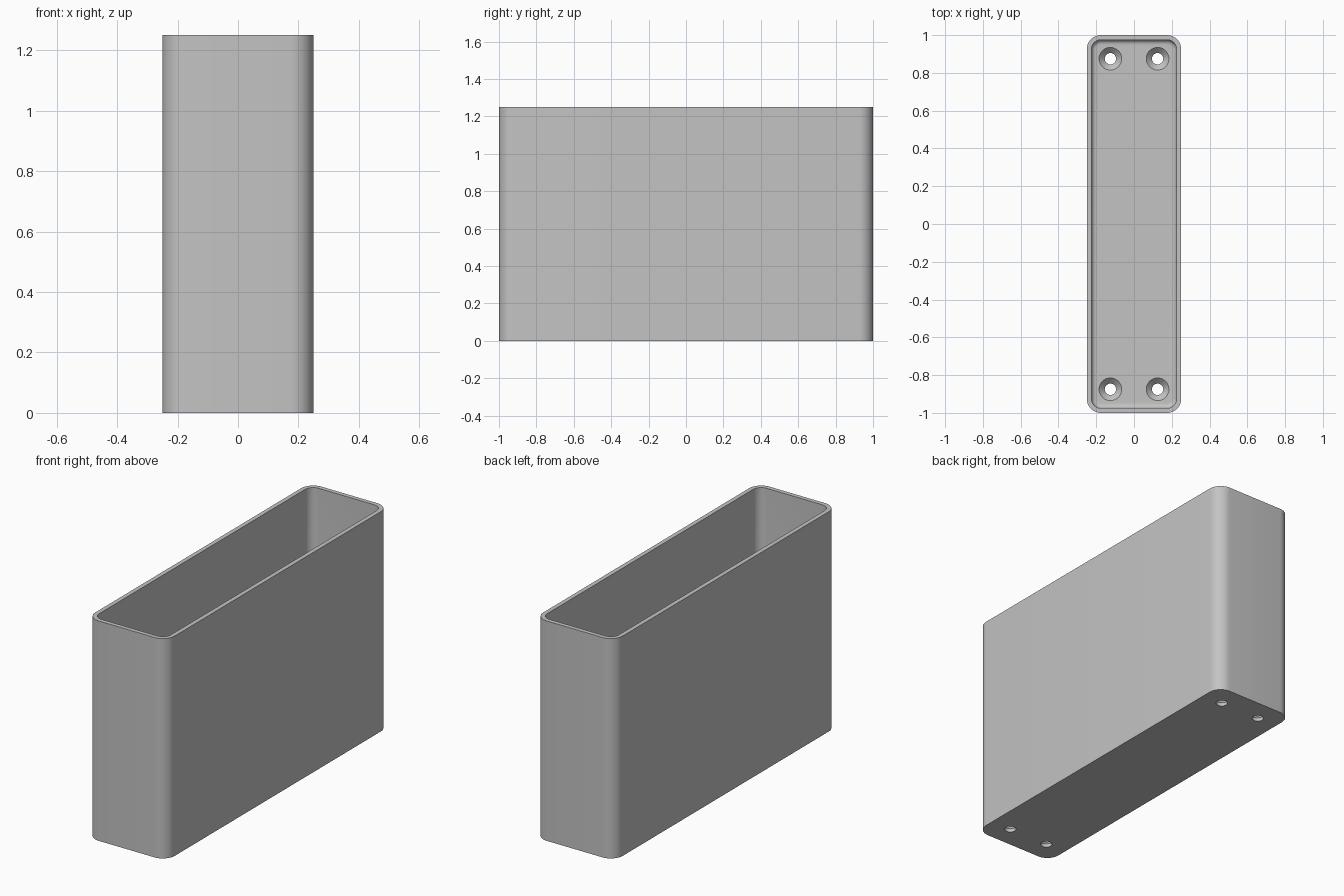
import bpy, bmesh, math

cube = bpy.data.objects.get("Cube")
if cube:
    bpy.data.objects.remove(cube)

HALF_X, HALF_Y, HEIGHT = 0.25, 1.0, 1.25
CORNER, WALL, FLOOR, FILLET = 0.075, 0.025, 0.05, 0.025

grey = bpy.data.materials.new("light_grey")
grey.use_nodes = True
colour = (0.55, 0.55, 0.55, 1)
grey.diffuse_color = colour
grey.node_tree.nodes["Principled BSDF"].inputs["Base Color"].default_value = colour


def finish(bm, name):
    bmesh.ops.recalc_face_normals(bm, faces=bm.faces)
    mesh = bpy.data.meshes.new(name)
    bm.to_mesh(mesh)
    bm.free()
    obj = bpy.data.objects.new(name, mesh)
    bpy.context.collection.objects.link(obj)
    mesh.materials.append(grey)
    return obj


def skin(bm, loops):
    """Join equal-length vertex loops and cap both ends."""
    for a, b in zip(loops, loops[1:]):
        for i in range(len(a)):
            j = (i + 1) % len(a)
            bm.faces.new((a[i], a[j], b[j], b[i]))
    bm.faces.new(loops[0])
    bm.faces.new(loops[-1])


def rounded_loop(bm, inset, z, steps=10):
    """Rounded rectangle, inset from the outer outline."""
    r = CORNER - inset
    verts = []
    for k, (sx, sy) in enumerate(((1, 1), (-1, 1), (-1, -1), (1, -1))):
        for i in range(steps + 1):
            a = math.pi / 2 * (k + i / steps)
            verts.append(bm.verts.new((sx * (HALF_X - CORNER) + r * math.cos(a),
                                       sy * (HALF_Y - CORNER) + r * math.sin(a), z)))
    return verts


def circle_loop(bm, x, y, z, r, n=32):
    return [bm.verts.new((x + r * math.cos(math.tau * i / n),
                          y + r * math.sin(math.tau * i / n), z)) for i in range(n)]


# Open box: outer wall, rim, inner wall, rounded floor edge
bm = bmesh.new()
section = [(0, 0), (0, HEIGHT), (WALL, HEIGHT)]
for i in range(7):
    a = math.pi / 2 * i / 6
    section.append((WALL + FILLET * (1 - math.cos(a)), FLOOR + FILLET * (1 - math.sin(a))))
skin(bm, [rounded_loop(bm, inset, z) for inset, z in section])
box = finish(bm, "open_box")

# Countersunk screw holes in the floor
bm = bmesh.new()
for sx in (-1, 1):
    for sy in (-1, 1):
        hole = [(-0.05, 0.03), (0.02, 0.03), (FLOOR, 0.06), (FLOOR + 0.02, 0.06)]
        skin(bm, [circle_loop(bm, sx * 0.125, sy * 0.875, z, r) for z, r in hole])
cutter = finish(bm, "screw_hole_cutter")
cutter.hide_render = True
cutter.hide_set(True)

cut = box.modifiers.new("screw_holes", 'BOOLEAN')
cut.operation = 'DIFFERENCE'
cut.solver = 'EXACT'
cut.object = cutter
bpy.context.view_layer.objects.active = box
box.select_set(True)
bpy.ops.object.modifier_apply(modifier=cut.name)
bpy.data.objects.remove(cutter)
bpy.ops.object.shade_smooth_by_angle(angle=math.radians(30))
